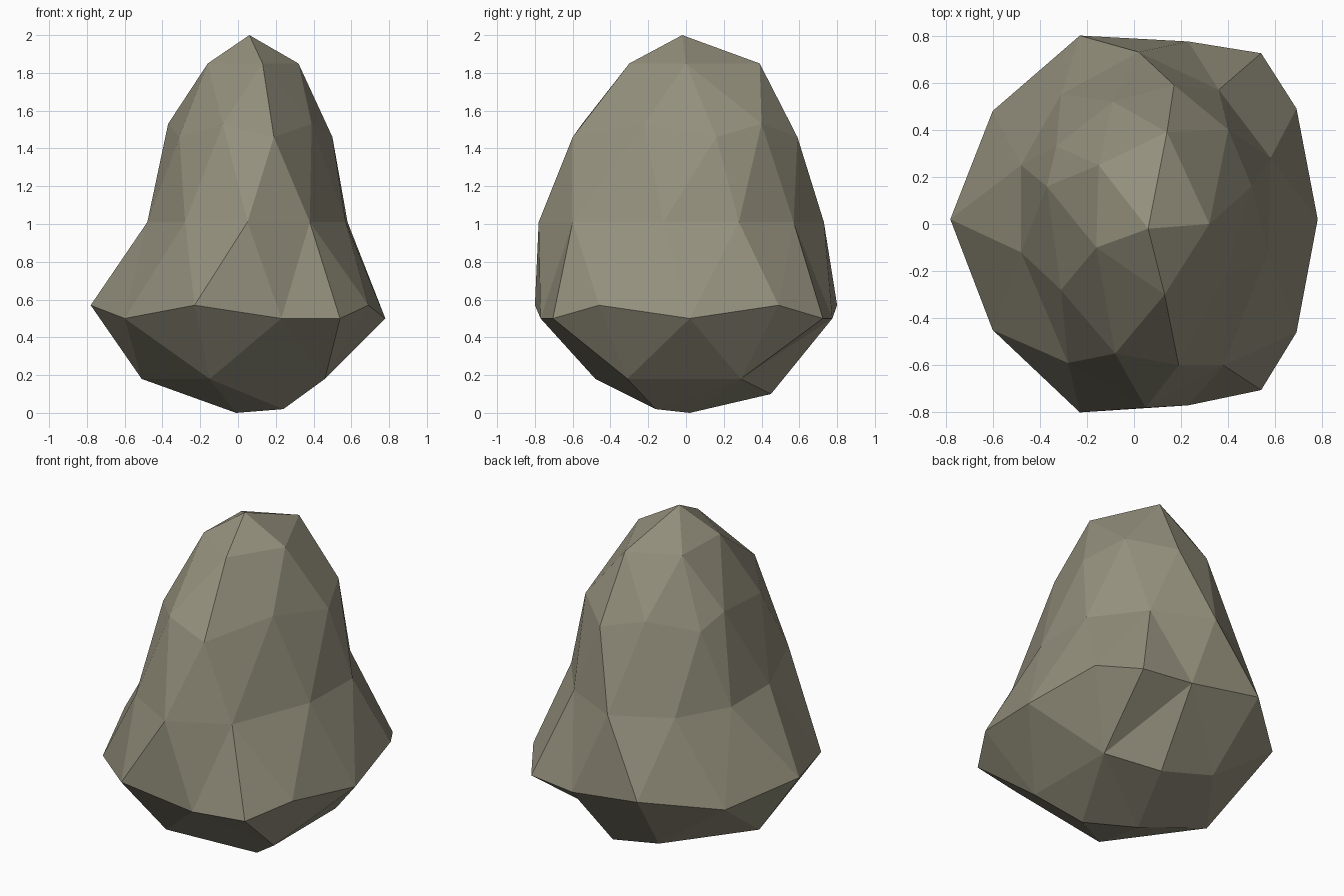
import bpy, bmesh, math
from mathutils import Vector

if "Cube" in bpy.data.objects:
    bpy.data.objects.remove(bpy.data.objects["Cube"])

# Boulder: a 42-point icosphere whose rings are pushed to a lumpy cone
bm = bmesh.new()
bmesh.ops.create_icosphere(bm, subdivisions=2, radius=1)
dirs = {v: v.co.normalized() for v in bm.verts}


def nearest(angle, level):
    r = math.sqrt(max(0, 1 - level * level))
    a = math.radians(angle)
    d = Vector((r * math.cos(a), r * math.sin(a), level))
    return min(dirs, key=lambda v: (dirs[v] - d).length)


# ring: sphere level, first angle, angle step, height, (x, y) of each point
RINGS = [
    (1.0, 0, 72, 2.0, [(.06, -.02)]),
    (.851, 0, 72, 1.85, [(.32, 0), (.14, .39), (-.15, .25), (-.16, -.10), (.13, -.30)]),
    (.526, 36, 72, 1.53, [(.40, .40), (-.09, .52), (-.37, .16), (-.08, -.55), (.39, -.22)]),
    (.447, 0, 72, 1.46, [(.50, .16), (.17, .59), (-.33, .33), (-.31, -.28), (.19, -.60)]),
    (0, 18, 36, 1.01, [(.58, .28), (.36, .57), (.02, .73), (-.31, .55), (-.48, .25),
                       (-.48, -.12), (-.28, -.59), (.05, -.78), (.38, -.60), (.57, -.12)]),
    (-.447, 36, 72, .57, [(.69, .49), (-.23, .80), (-.78, .02), (-.23, -.80), (.69, -.46)]),
    (-.526, 0, 72, .50, [(.78, .02), (.23, .775), (-.60, .48), (-.60, -.45), (.23, -.77)]),
    (-.851, 36, 72, .18, [(.46, .29), (-.16, .49), (-.51, .02), (-.15, -.48), (.46, -.31)]),
    (-1.0, 0, 72, 0, [(-.01, .02)]),
]
for level, start, step, z, points in RINGS:
    for i, (x, y) in enumerate(points):
        nearest(start + i * step, level).co = (x, y, z)

# Extra corners around the base: split one edge and push the new point out
CORNERS = [
    ((36, -.447), (72, -.526), (.54, .725, .50)),
    ((-36, -.447), (-72, -.526), (.54, -.705, .50)),
    ((36, -.851), (108, -.851), (.18, .45, .10)),
    ((0, -1.0), (-36, -.851), (.24, -.16, .02)),
]
for a, b, co in CORNERS:
    va, vb = nearest(*a), nearest(*b)
    edge = bm.edges.get((va, vb))
    if edge:
        faces = list(edge.link_faces)
        tips = [next(v for v in f.verts if v not in (va, vb)) for f in faces if len(f.verts) == 3]
        _, new = bmesh.utils.edge_split(edge, va, 0.5)
        new.co = co
        for tip in tips:
            bmesh.ops.connect_verts(bm, verts=[new, tip])

bmesh.ops.triangulate(bm, faces=bm.faces[:])
bmesh.ops.recalc_face_normals(bm, faces=bm.faces[:])
mesh = bpy.data.meshes.new("boulder")
bm.to_mesh(mesh)
bm.free()

# One stone colour, flat shaded
stone = bpy.data.materials.new("grey olive stone")
stone.diffuse_color = (.30, .28, .205, 1)
stone.use_nodes = True
stone.node_tree.nodes["Principled BSDF"].inputs["Base Color"].default_value = stone.diffuse_color
mesh.materials.append(stone)
boulder = bpy.data.objects.new("boulder", mesh)
bpy.context.collection.objects.link(boulder)
